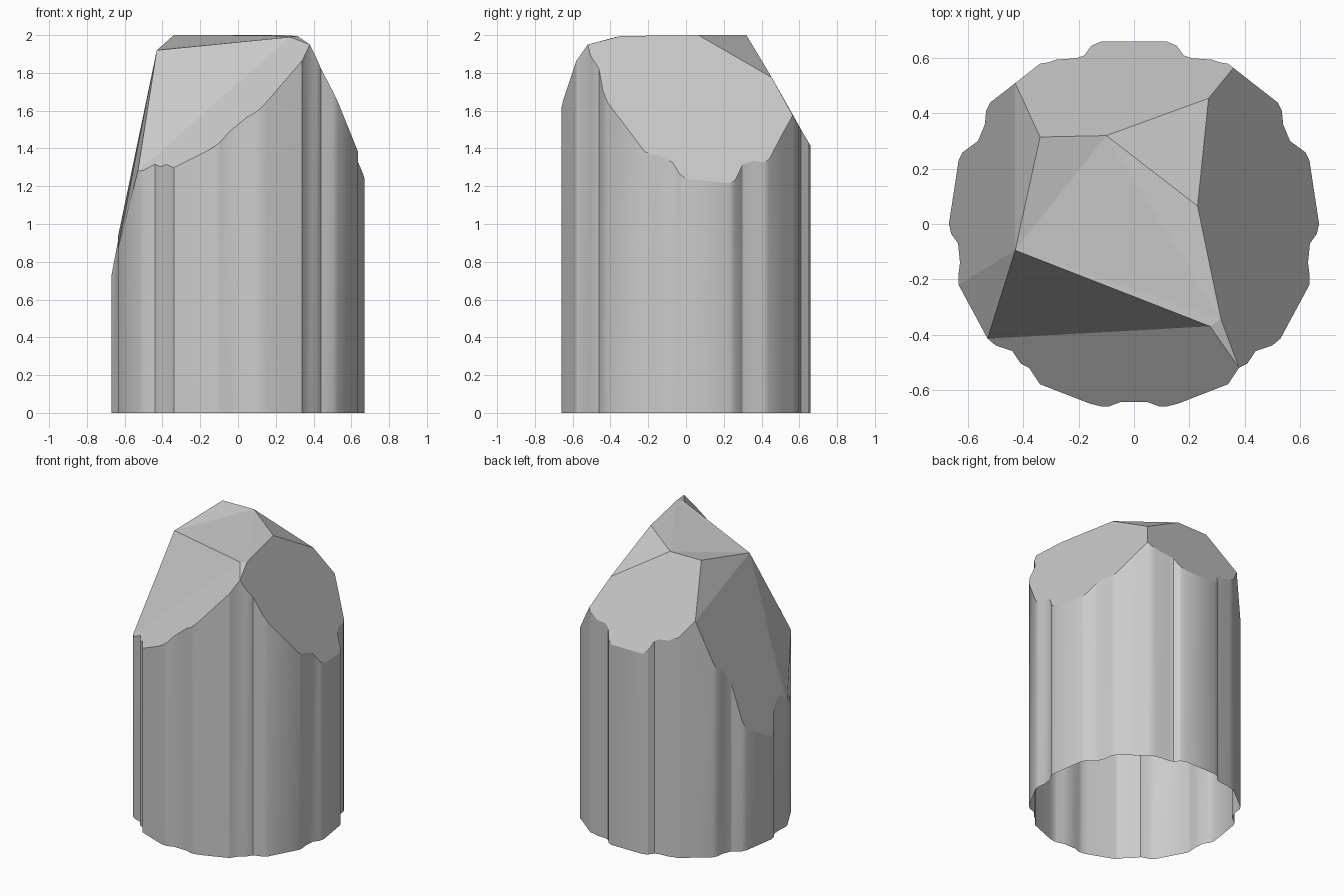
import bpy, bmesh, math

if "Cube" in bpy.data.objects:
    bpy.data.objects.remove(bpy.data.objects["Cube"])

# Right half of the scalloped outline, clockwise from the back (mirrored for the left)
half = [(.12, .66), (.155, .645), (.18, .61), (.21, .6), (.28, .595), (.31, .585), (.34, .58),
        (.36, .565), (.43, .51), (.52, .44), (.535, .41), (.54, .36), (.565, .3), (.62, .26),
        (.635, .23), (.67, 0), (.662, -.035), (.637, -.07), (.63, -.14), (.636, -.19),
        (.635, -.22), (.53, -.415), (.5, -.44), (.44, -.46), (.41, -.505), (.38, -.52),
        (.34, -.58), (.16, -.65), (.12, -.66), (.09, -.66), (.05, -.645)]
ring = half + [(-x, y) for x, y in reversed(half)]
n = len(ring)

# Corners on the outline where neighbouring cut facets meet
iE = ring.index((.36, .565))
iH = ring.index((.38, -.52))
iK = ring.index((-.53, -.415))
iL = ring.index((-.635, -.22))
iA = ring.index((-.43, .51))


def height(i):
    """Height of the wall top, taken from the cut plane of its sector."""
    x, y = ring[i]
    if i == iL:
        return .87
    if i >= iA or i <= iE:                                  # back cut
        return 2 - 1.7 * (y - .315)
    if i <= iH:                                             # right cut
        return 1.95 - 1.78 * (x - .38) - .374 * (y + .52)
    if i <= iK:                                             # front cut
        return 1.28 + .834 * (x + .53) + .851 * (y + .415)
    return 1.92 + 4.9 * (x + .43) - .2 * (y + .095)         # left cut


bm = bmesh.new()
low = [bm.verts.new((x, y, 0)) for x, y in ring]
top = [bm.verts.new((x, y, height(i))) for i, (x, y) in enumerate(ring)]

# Fluted wall, open at the bottom
walls = []
for i in range(n):
    j = (i + 1) % n
    walls.append(bm.faces.new((low[j], low[i], top[i], top[j])))

# Inner corners of the faceted tip
B, C, D, F, G, I, J = [bm.verts.new(p) for p in (
    (-.34, .315, 2), (-.1, .32, 2), (.27, .455, 1.775), (.23, .065, 2),
    (.315, -.345, 1.995), (.275, -.37, 1.99), (-.43, -.095, 1.92))]
A, E, H, K, L = (top[i] for i in (iA, iE, iH, iK, iL))

# Large cut facets, then the small facets of the tip
facets = [top[iA:] + top[:iE + 1] + [D, C, B],
          top[iE:iH + 1] + [G, F, D],
          top[iH:iK + 1] + [I],
          top[iL:iA + 1] + [J],
          (K, L, J), (J, I, K), (A, B, J), (B, C, J), (C, D, F),
          (C, F, G), (C, G, J), (J, G, I), (G, H, I)]
for f in facets:
    face = bm.faces.new(f)
    face.normal_update()
    if face.normal.z < 0:
        face.normal_flip()

# Make the wall face outward
for w in walls:
    w.normal_update()
    if w.normal.dot(w.calc_center_median().xyz * 1) < 0 and abs(w.normal.z) < .1:
        c = w.calc_center_median()
        if w.normal.x * c.x + w.normal.y * c.y < 0:
            w.normal_flip()

me = bpy.data.meshes.new("crystal_column")
bm.to_mesh(me)
bm.free()
column = bpy.data.objects.new("crystal_column", me)
bpy.context.collection.objects.link(column)

# Soft flutes, crisp facet edges
bpy.context.view_layer.objects.active = column
column.select_set(True)
bpy.ops.object.shade_smooth_by_angle(angle=math.radians(30))
for p in me.polygons:
    if p.normal.z > .05:
        p.use_smooth = False
